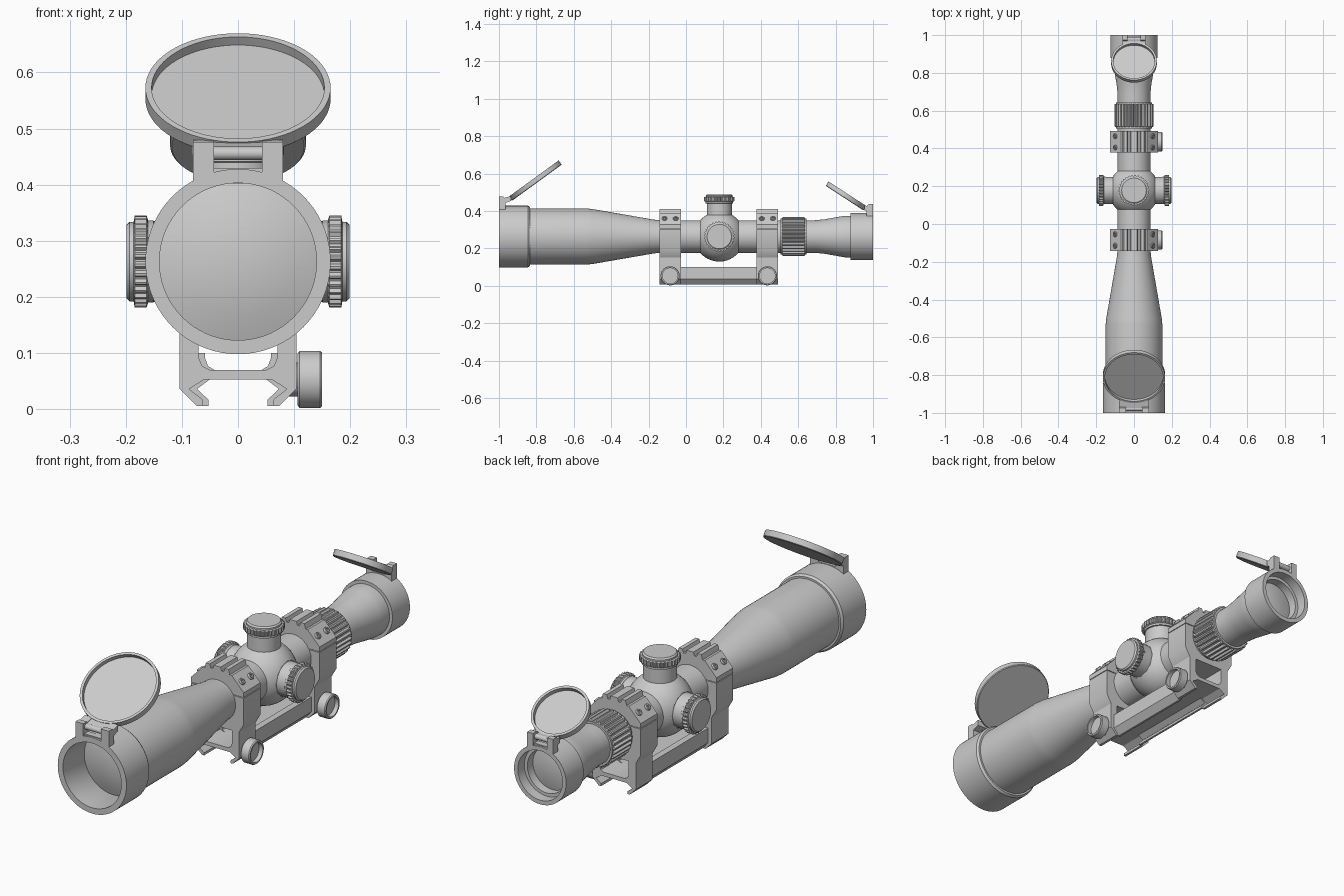
import bpy, bmesh, math
from mathutils import Vector, Matrix

if "Cube" in bpy.data.objects:
    bpy.data.objects.remove(bpy.data.objects["Cube"])

AX = 0.263          # height of the optical axis
TY = 0.178          # turret position along the tube


def finish(bm, name, angle=30):
    bmesh.ops.remove_doubles(bm, verts=bm.verts, dist=1e-5)
    bmesh.ops.recalc_face_normals(bm, faces=bm.faces)
    me = bpy.data.meshes.new(name)
    bm.to_mesh(me)
    bm.free()
    me.shade_smooth()
    me.set_sharp_from_angle(angle=math.radians(angle))
    ob = bpy.data.objects.new(name, me)
    bpy.context.collection.objects.link(ob)
    return ob


def lathe(name, prof, axis, origin, seg=72, closed=False):
    """Revolve (radius, along, rib depth) points about an axis through origin."""
    bm = bmesh.new()
    rot = Vector((0, 0, 1)).rotation_difference(Vector(axis)).to_matrix()
    rings = []
    for p in prof:
        r, t, amp = (*p, 0)[:3]
        ring = []
        for i in range(seg):
            a = 2 * math.pi * i / seg
            rr = r - amp * ((i // 2) % 2)
            ring.append(bm.verts.new(Vector(origin) + rot @ Vector((rr * math.cos(a), rr * math.sin(a), t))))
        rings.append(ring)
    pairs = list(zip(rings, rings[1:])) + ([(rings[-1], rings[0])] if closed else [])
    for a, b in pairs:
        for i in range(seg):
            j = (i + 1) % seg
            bm.faces.new((a[i], a[j], b[j], b[i]))
    bmesh.ops.dissolve_degenerate(bm, dist=1e-6, edges=bm.edges)
    return finish(bm, name)


def prism(name, prof, lo, hi, axis='y'):
    """Extrude an (x, z) profile along y, or a (y, z) profile along x."""
    bm = bmesh.new()
    put = (lambda p, d: (p[0], d, p[1])) if axis == 'y' else (lambda p, d: (d, p[0], p[1]))
    a = [bm.verts.new(put(p, lo)) for p in prof]
    b = [bm.verts.new(put(p, hi)) for p in prof]
    bm.faces.new(a)
    bm.faces.new(b)
    for i in range(len(prof)):
        j = (i + 1) % len(prof)
        bm.faces.new((a[i], a[j], b[j], b[i]))
    return finish(bm, name)


def mirrored(half):
    return half + [(-x, z) for x, z in reversed(half)]


Y = (0, 1, 0)
C = (0, 0, AX)

# main tube: objective bell, straight tube and eyepiece flare
lathe("scope_tube", [(0.141, -0.86), (0.15, -0.845), (0.15, -0.53), (0.147, -0.50), (0.09, -0.17),
                     (0.087, -0.13), (0.087, 0.69), (0.092, 0.74), (0.107, 0.825), (0.111, 0.85),
                     (0.111, 0.9)], Y, C)
# end caps
lathe("objective_cap", [(0.14, -0.85), (0.14, -1), (0.165, -1), (0.165, -0.845), (0.158, -0.835),
                        (0.145, -0.835)], Y, C, closed=True)
lathe("eyepiece_cap", [(0.09, 0.88), (0.125, 0.88), (0.125, 1), (0.107, 1), (0.107, 0.955),
                       (0.093, 0.955), (0.093, 0.915)], Y, C, closed=True)
# lenses
lathe("objective_lens", [(0, -0.88), (0.05, -0.877), (0.1, -0.867), (0.142, -0.853)], Y, C)
lathe("eyepiece_lens", [(0, 0.93), (0.05, 0.927), (0.095, 0.916)], Y, C)
# ribbed magnification ring
lathe("zoom_ring", [(0.08, 0.505), (0.096, 0.505), (0.096, 0.514), (0.104, 0.516, 0.009),
                    (0.104, 0.634, 0.009), (0.096, 0.636), (0.096, 0.643), (0.08, 0.643)], Y, C, seg=120)

# turret saddle: sphere trimmed flat on four sides
bm = bmesh.new()
bmesh.ops.create_uvsphere(bm, u_segments=64, v_segments=32, radius=0.134,
                          matrix=Matrix.Translation((0, TY, AX)))
for n in ((1, 0, 0), (-1, 0, 0), (0, 1, 0), (0, -1, 0)):
    n = Vector(n)
    res = bmesh.ops.bisect_plane(bm, geom=bm.verts[:] + bm.edges[:] + bm.faces[:],
                                 plane_co=Vector((0, TY, AX)) + n * 0.111, plane_no=n, clear_outer=True)
    bmesh.ops.holes_fill(bm, edges=[e for e in bm.edges if e.is_boundary])
finish(bm, "turret_saddle")

# three adjustment turrets with knurled rims
for name, axis, off, neck in (("right_turret", (1, 0, 0), 0, 0.072), ("left_turret", (-1, 0, 0), 0, 0.072),
                              ("top_turret", (0, 0, 1), 0.027, 0.067)):
    lathe(name, [(neck, 0.08), (neck, 0.15 + off), (0.073, 0.151 + off), (0.073, 0.16 + off),
                 (0.082, 0.163 + off, 0.006), (0.082, 0.184 + off, 0.006), (0.071, 0.186 + off),
                 (0.071, 0.193 + off), (0.065, 0.199 + off), (0, 0.199 + off)],
          axis, (0, TY, AX), seg=120)


def base_profile(k, top):
    half = [(0.06, 0.053), (0.087, 0.036), (0.063, 0.017), (0.063, 0.006), (0.074, 0.006), (0.104, 0.036),
            (0.104, top), (0.07, top), (0.07, 0.092), (0.064, 0.077), (0.05, 0.07)]
    return mirrored([(x * k, z) for x, z in half])


# mount base between the rings
prism("mount_base", base_profile(0.84, 0.1), -0.03, 0.38)

# two rings with clamp block, ridged cap, screws and clamp knob
ring_low = mirrored([(0.104, 0.15), (0.127, 0.19), (0.127, 0.304)])
ring_cap = mirrored([(0.127, 0.307), (0.127, 0.328), (0.07, 0.388), (0.06, 0.388), (0.054, 0.41), (0.036, 0.41),
                     (0.031, 0.394), (0.021, 0.394), (0.016, 0.41)])
for tag, y in (("front", -0.085), ("rear", 0.435)):
    lo, hi = y - 0.0575, y + 0.0575
    prism(tag + "_clamp_block", base_profile(1, 0.155), lo, hi)
    prism(tag + "_ring_lower", ring_low, lo, hi)
    prism(tag + "_ring_cap", ring_cap, lo, hi)
    lathe(tag + "_clamp_knob", [(0.03, 0.09), (0.03, 0.106), (0.046, 0.106), (0.051, 0.11), (0.051, 0.146),
                                (0.048, 0.15), (0.041, 0.15), (0.041, 0.132), (0, 0.132)],
          (1, 0, 0), (0, y, 0.053), seg=48)
    for s in (-1, 1):
        for dy in (-0.03, 0.03):
            lathe(tag + "_ring_screw", [(0.014, -0.01), (0.014, 0.005), (0.012, 0.008), (0.007, 0.008),
                                        (0.007, 0.001), (0, 0.001)],
                  Vector((s * 0.725, 0, 0.689)), (s * 0.0985, y + dy, 0.358), seg=24)


# flip-up lens covers: s = -1 front, +1 rear
def cover(tag, s, R, cy, cz, deg, zlow, ztop, xi, xo, edge):
    a = math.radians(deg)
    lathe(tag + "_cover_lid", [(0, -0.012), (R - 0.003, -0.012), (R, -0.009), (R, 0.016), (R - 0.011, 0.016),
                               (R - 0.011, -0.002), (0, -0.002)],
          (0, s * math.sin(a), math.cos(a)), (0, cy, cz))
    # lid rim point nearest the hinge
    ry, rz = cy + s * (R - 0.004) * math.cos(a), cz - (R - 0.004) * math.sin(a)
    for side in (-1, 1):
        prism(tag + "_hinge_lug", [(s, zlow), (s, ztop), (s * 0.975, ztop), (s * 0.965, ztop - 0.012),
                                   (s * 0.965, zlow)], side * xi, side * xo, 'x')
        prism(tag + "_lid_arm", [(s * 0.985, ztop - 0.04), (s * 0.985, ztop - 0.01), (ry, rz + 0.014),
                                 (ry, rz - 0.012)], side * xi, side * xo, 'x')
    prism(tag + "_hinge_plate", [(s * 0.992, zlow + 0.004), (s * 0.992, edge), (s * 0.965, edge),
                                 (s * 0.965, zlow + 0.004)], -xi, xi, 'x')
    lathe(tag + "_hinge_pin", [(0, -xi), (0.012, -xi), (0.012, xi), (0, xi)], (1, 0, 0),
          (0, s * 0.978, ztop - 0.02), seg=24)
    prism(tag + "_lid_tongue", [(s * 0.978, ztop - 0.03), (s * 0.978, ztop - 0.01), (ry, rz + 0.012),
                                (ry, rz - 0.01)], -xi, xi, 'x')


cover("front", -1, 0.165, -0.805, 0.56, 36, 0.398, 0.476, 0.043, 0.08, 0.43)
cover("rear", 1, 0.121, 0.855, 0.478, 33, 0.366, 0.436, 0.034, 0.062, 0.392)
